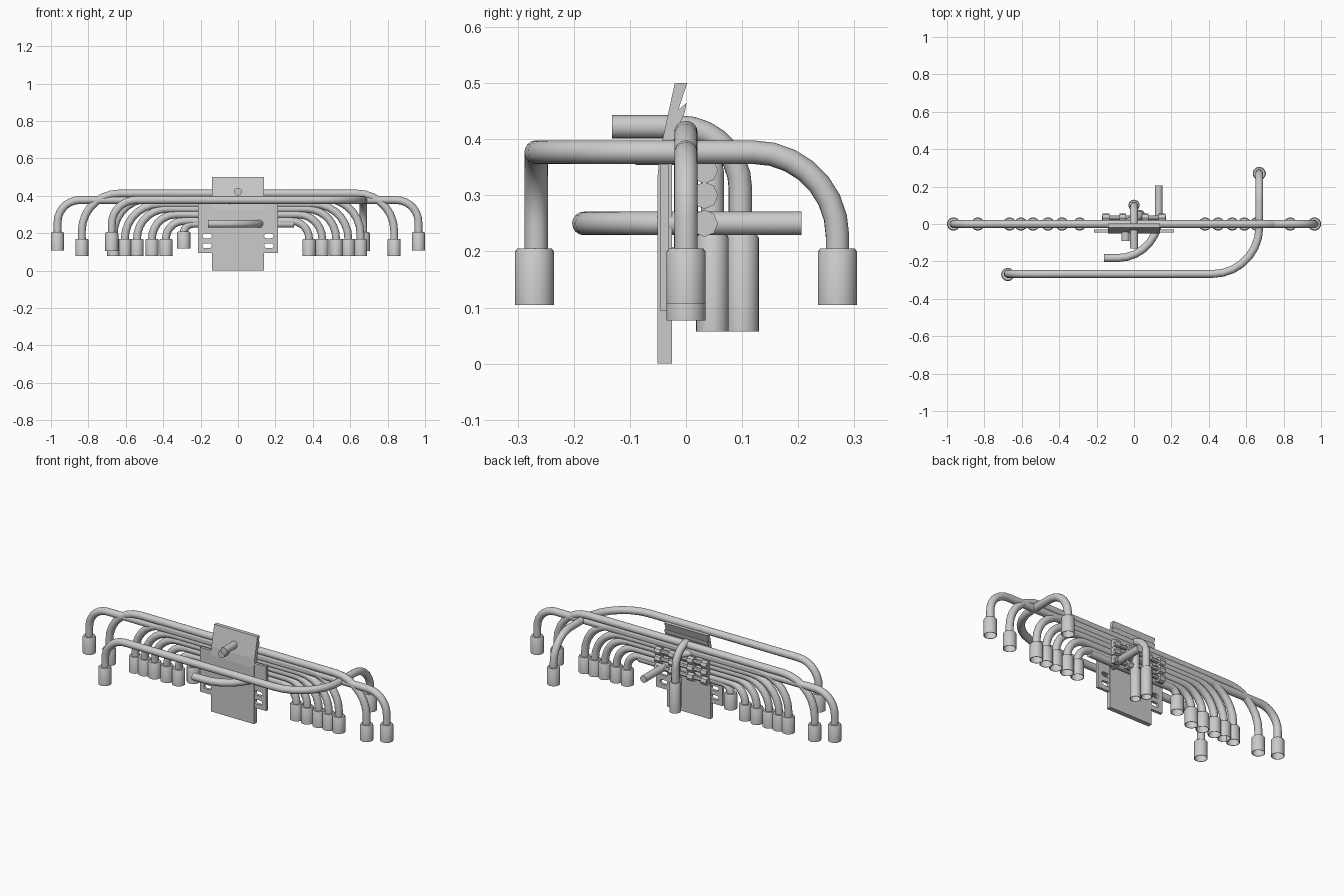
import bpy, bmesh, math
from mathutils import Vector

if "Cube" in bpy.data.objects:
    bpy.data.objects.remove(bpy.data.objects["Cube"])

R = 0.021  # tube radius


def mesh_object(name, bm, smooth=True):
    bmesh.ops.recalc_face_normals(bm, faces=bm.faces)
    me = bpy.data.meshes.new(name)
    bm.to_mesh(me)
    bm.free()
    ob = bpy.data.objects.new(name, me)
    bpy.context.collection.objects.link(ob)
    bpy.ops.object.select_all(action='DESELECT')
    ob.select_set(True)
    bpy.context.view_layer.objects.active = ob
    if smooth:
        bpy.ops.object.shade_smooth_by_angle(angle=math.radians(35))
    return ob


def fillet(points, radii, steps=7):
    # round the inner corners of a polyline with circular bends
    pts = [Vector(p) for p in points]
    out = [pts[0]]
    for a, p, b, r in zip(pts, pts[1:], pts[2:], radii):
        u, v = (a - p).normalized(), (b - p).normalized()
        half = u.angle(v) / 2
        t = r / math.tan(half)
        c = p + (u + v).normalized() * (r / math.sin(half))
        s, e = p + u * t - c, p + v * t - c
        ang = s.angle(e)
        for i in range(steps + 1):
            k = i / steps
            out.append(c + (s * math.sin((1 - k) * ang) + e * math.sin(k * ang)) / math.sin(ang))
    out.append(pts[-1])
    return out


def tube(name, points, radii=(), r=R, sides=16):
    path = fillet(points, radii)
    bm = bmesh.new()
    rings, n = [], None
    for i, p in enumerate(path):
        t = (path[min(i + 1, len(path) - 1)] - path[max(i - 1, 0)]).normalized()
        if n is None:
            n = t.orthogonal()
        n = (n - t * n.dot(t)).normalized()
        b = t.cross(n)
        rings.append([bm.verts.new(p + r * (n * math.cos(2 * math.pi * k / sides) +
                                            b * math.sin(2 * math.pi * k / sides)))
                      for k in range(sides)])
    for a, b in zip(rings, rings[1:]):
        for k in range(sides):
            j = (k + 1) % sides
            bm.faces.new((a[k], a[j], b[j], b[k]))
    bm.faces.new(rings[0])
    bm.faces.new(rings[-1])
    return mesh_object(name, bm)


def socket(name, x, y, z0, z1, r=0.035, sides=24):
    # turned cup, open at the bottom
    prof = [(0.02, z1), (r - 0.004, z1), (r, z1 - 0.006), (r, z0),
            (r - 0.003, z0), (r - 0.003, z1 - 0.012)]
    bm = bmesh.new()
    rings = [[bm.verts.new((x + q * math.cos(2 * math.pi * k / sides),
                            y + q * math.sin(2 * math.pi * k / sides), z))
              for k in range(sides)] for q, z in prof]
    for a, b in zip(rings, rings[1:]):
        for k in range(sides):
            j = (k + 1) % sides
            bm.faces.new((a[k], a[j], b[j], b[k]))
    bm.faces.new(rings[0])
    bm.faces.new(rings[-1])
    return mesh_object(name, bm)


def extrude_x(name, profile, x0, x1):
    bm = bmesh.new()
    f = bm.faces.new([bm.verts.new((x0, y, z)) for y, z in profile])
    g = bmesh.ops.extrude_face_region(bm, geom=[f])
    bmesh.ops.translate(bm, vec=(x1 - x0, 0, 0),
                        verts=[v for v in g['geom'] if isinstance(v, bmesh.types.BMVert)])
    return mesh_object(name, bm, False)


def arch(name, xl, xr, top, cap_top, cap_bottom, bend):
    # long tube bent down at both ends into sockets
    tube(name + "_tube", [(xl, 0, cap_top - .01), (xl, 0, top), (xr, 0, top),
                          (xr, 0, cap_top - .01)], (bend, bend))
    for side, x in (("left", xl), ("right", xr)):
        socket(f"{name}_socket_{side}", x, 0, cap_bottom, cap_top)


# nested arms in the y = 0 plane
arch("outer_arm", -.965, .965, .377, .205, .107, .12)
arch("wide_arm", -.835, .835, .412, .17, .077, .2)
inner = [(-.665, .655, .385), (-.605, .59, .355), (-.54, .525, .33),
         (-.46, .45, .30), (-.385, .38, .265)]
for i, (xl, xr, top) in enumerate(inner):
    arch(f"inner_arm_{i + 1}", xl, xr, top, .17, .077, min(.19, top - .17))

# shortest arm, one end only
tube("short_arm_tube", [(-.29, 0, .19), (-.29, 0, .25), (.3, 0, .25)], (.05,))
socket("short_arm_socket", -.29, 0, .117, .208)

# S-shaped arm passing in front and turning to the back
tube("swept_arm_tube", [(-.675, -.267, .19), (-.675, -.267, .377), (.67, -.267, .377),
                        (.67, .27, .377), (.67, .27, .19)], (.13, .25, .15))
socket("swept_arm_socket_front", -.675, -.27, .105, .205)
socket("swept_arm_socket_back", .67, .27, .105, .205)

# centre arm through the plate and curving down behind
tube("centre_arm_tube", [(0, -.132, .422), (0, .097, .422), (0, .097, .21)], (.11,))
socket("centre_socket_back", 0, .1, .057, .23, .03)
tube("second_centre_tube", [(-.045, -.09, .375), (-.045, 0, .375), (.03, .047, .36), (.03, .047, .21)],
     (.03, .03))
socket("centre_socket_inner", .03, .047, .057, .23, .029)

# low curved tube with open ends
tube("low_curved_tube", [(-.16, -.182, .25), (.132, -.182, .25), (.132, .206, .25)], (.22,))

# central plate with leaning, stepped top
extrude_x("centre_plate", [(-.051, 0), (-.051, .33), (-.046, .38), (-.02, .5), (.002, .5),
                           (-.014, .452), (.001, .465), (-.003, .445), (-.02, .41),
                           (-.025, .36), (-.025, 0)], -.14, .14)

# wide plate with slots
plate = extrude_x("wide_plate", [(-.046, .095), (-.046, .355), (-.03, .355), (-.03, .095)], -.215, .215)
for i, (x, z) in enumerate([(.165, .185), (.165, .133), (-.165, .185), (-.165, .133)]):
    cut = tube("slot_cutter", [(x - .012, -.0, z), (x - .012, -.08, z)], r=.013)
    cut.scale.x = 1
    for v in cut.data.vertices:
        v.co.x += .024 if v.co.x > x - .012 else 0
    m = plate.modifiers.new("slot", 'BOOLEAN')
    m.object, m.operation, m.solver = cut, 'DIFFERENCE', 'EXACT'
    bpy.context.view_layer.objects.active = plate
    bpy.ops.object.modifier_apply(modifier=m.name)
    bpy.data.objects.remove(cut)

# collars and stubs behind the plate
for i, z in enumerate((.25, .3, .345)):
    tube(f"back_stub_{i + 1}", [(-.17, .033, z), (.17, .033, z)], r=.012, sides=8)
    for j, x in enumerate((-.15, -.06, .06, .15)):
        tube(f"back_collar_{i + 1}_{j + 1}", [(x - .018, .033, z), (x + .018, .033, z)],
             r=.024, sides=8)
